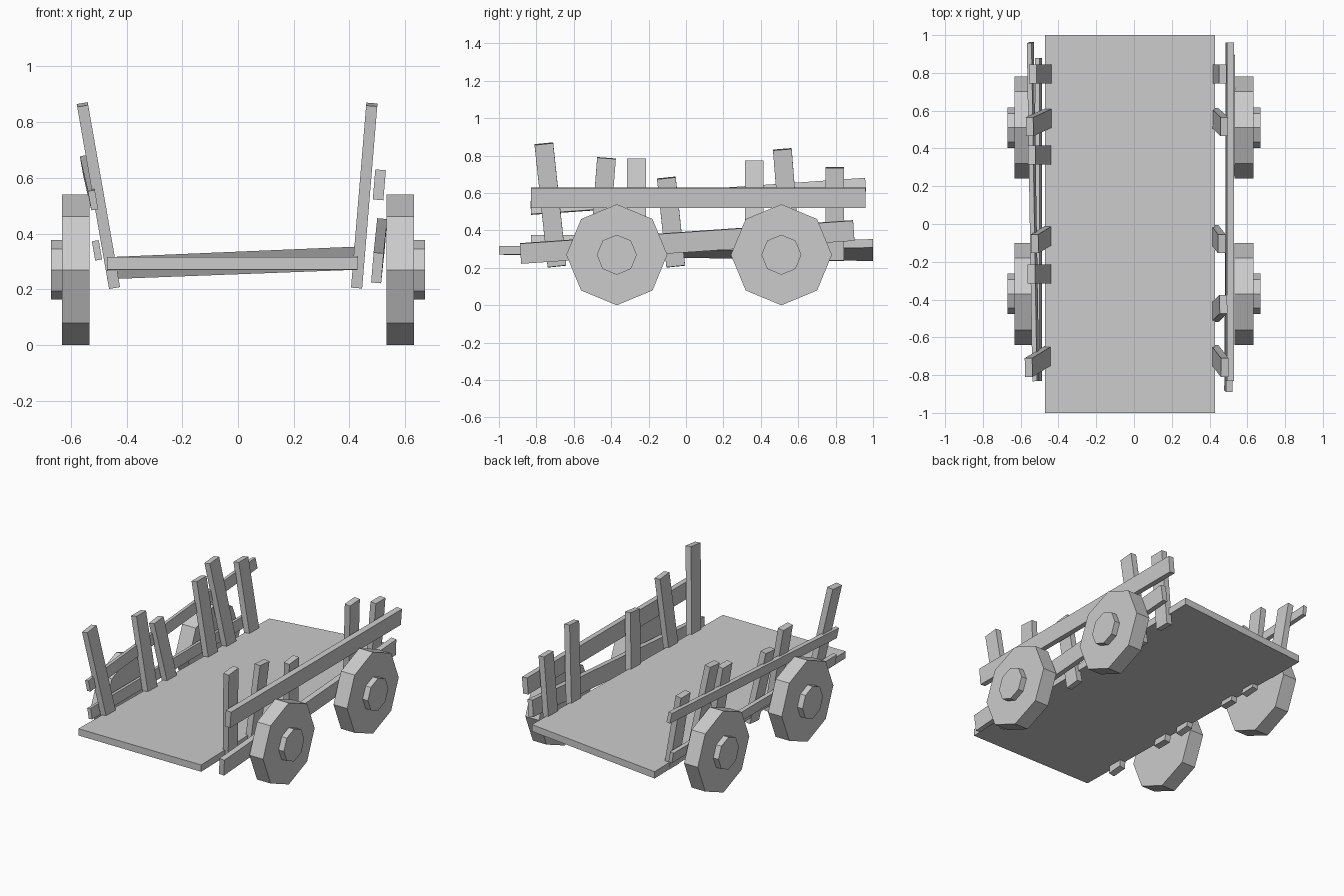
import bpy, bmesh, math
from mathutils import Vector, Matrix

if "Cube" in bpy.data.objects:
    bpy.data.objects.remove(bpy.data.objects["Cube"])


def finish(bm, name):
    bmesh.ops.recalc_face_normals(bm, faces=bm.faces)
    mesh = bpy.data.meshes.new(name)
    bm.to_mesh(mesh)
    bm.free()
    obj = bpy.data.objects.new(name, mesh)
    bpy.context.collection.objects.link(obj)
    return obj


def beam(name, start, end, broad, width, thick):
    """Squared timber from start to end; its broad side runs along 'broad'."""
    a, b = Vector(start), Vector(end)
    d = (b - a).normalized()
    u = Vector(broad)
    u = (u - d * u.dot(d)).normalized()
    v = d.cross(u)
    frame = Matrix((u * width, v * thick, d * (b - a).length)).transposed().to_4x4()
    bm = bmesh.new()
    bmesh.ops.create_cube(bm, size=1, matrix=Matrix.Translation((a + b) / 2) @ frame)
    return finish(bm, name)


def octagon(bm, radius, x0, x1, y, z):
    m = Matrix.Translation(((x0 + x1) / 2, y, z)) @ Matrix.Rotation(math.pi / 2, 4, 'Y')
    bmesh.ops.create_cone(bm, cap_ends=True, segments=8, radius1=radius,
                          radius2=radius, depth=abs(x1 - x0), matrix=m)


# Cart bed: a plank warped upward at back right and downward at back left
bm = bmesh.new()
bmesh.ops.create_cube(bm, size=1, matrix=Matrix.Translation((-0.02, 0, 0.293))
                      @ Matrix.Diagonal((0.9, 2, 0.045, 1)))
for v in bm.verts:
    if v.co.y > 0:
        v.co.z += 0.038 if v.co.x > 0 else -0.034
finish(bm, "cart_bed")

# Eight-sided wheels with hubs
for side, label in ((-1, "left"), (1, "right")):
    for y, end in ((-0.37, "front"), (0.51, "back")):
        bm = bmesh.new()
        octagon(bm, 0.27, side * 0.532, side * 0.632, y, 0.27)
        octagon(bm, 0.107, side * 0.60, side * 0.67, y, 0.27)
        finish(bm, f"wheel_{end}_{label}")

# Side posts: (bottom y, top y, bottom z, top z), leaning outward
shared = [(-0.69, -0.76, 0.21, 0.863), (-0.055, -0.105, 0.21, 0.68),
          (0.565, 0.515, 0.21, 0.833), (0.795, 0.795, 0.24, 0.735)]
right_posts = shared + [(-0.47, -0.425, 0.21, 0.787)]
left_posts = shared + [(-0.265, -0.265, 0.21, 0.78), (0.365, 0.365, 0.21, 0.77)]
for label, posts, side, base, lean in (("right", right_posts, 1, 0.425, 0.083),
                                       ("left", left_posts, -1, 0.442, 0.175)):
    for i, (y0, y1, z0, z1) in enumerate(posts):
        x0 = side * (base + lean * (z0 - 0.2))
        x1 = side * (base + lean * (z1 - 0.2))
        beam(f"post_{label}_{i + 1}", (x0, y0, z0), (x1, y1, z1), (0, 1, 0), 0.10, 0.04)

# Side rails fixed outside the posts
right_lean, left_lean = (0.083, 0, 1), (-0.175, 0, 1)
beam("upper_rail_right", (0.507, -0.83, 0.575), (0.507, 0.96, 0.575), right_lean, 0.108, 0.038)
beam("lower_rail_right", (0.50, -0.885, 0.277), (0.513, 0.897, 0.4), right_lean, 0.108, 0.036)
beam("upper_rail_left", (-0.52, -0.83, 0.52), (-0.549, 0.96, 0.645), left_lean, 0.07, 0.025)
beam("lower_rail_left", (-0.506, -0.83, 0.34), (-0.506, 0.88, 0.34), left_lean, 0.07, 0.025)
